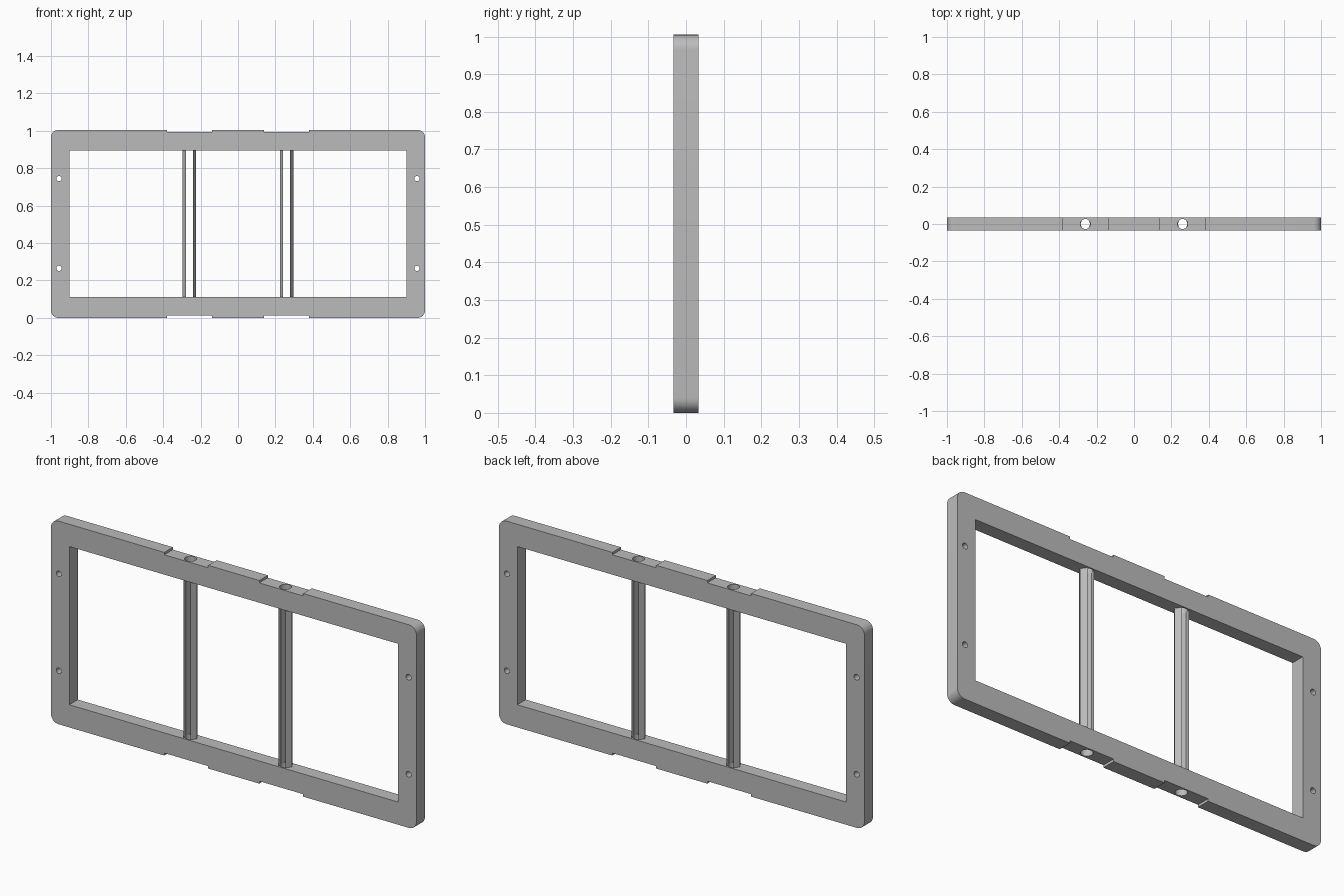
import bpy, bmesh, math
from mathutils import Vector, Matrix

if "Cube" in bpy.data.objects:
    bpy.data.objects.remove(bpy.data.objects["Cube"])

HEIGHT, DEPTH, CORNER = 1.005, 0.067, 0.04
SILL, LINTEL, JAMB = 0.112, 0.895, 0.9
POST_X = (-0.26, 0.26)

grey = bpy.data.materials.new("plain grey")
grey.use_nodes = True
grey.diffuse_color = (0.5, 0.5, 0.5, 1)
grey.node_tree.nodes["Principled BSDF"].inputs["Base Color"].default_value = (0.5, 0.5, 0.5, 1)


def make(name, bm):
    bmesh.ops.recalc_face_normals(bm, faces=bm.faces)
    mesh = bpy.data.meshes.new(name)
    bm.to_mesh(mesh)
    bm.free()
    mesh.materials.append(grey)
    obj = bpy.data.objects.new(name, mesh)
    bpy.context.collection.objects.link(obj)
    return obj


def prism(bm, points, move):
    """Extrude a closed outline along a vector."""
    face = bm.faces.new([bm.verts.new(p) for p in points])
    new = bmesh.ops.extrude_face_region(bm, geom=[face])["geom"]
    bmesh.ops.translate(bm, vec=move, verts=[v for v in new if isinstance(v, bmesh.types.BMVert)])


def box(bm, x0, x1, z0, z1, depth):
    size = Matrix.Diagonal((x1 - x0, depth, z1 - z0, 1))
    place = Matrix.Translation(((x0 + x1) / 2, 0, (z0 + z1) / 2))
    bmesh.ops.create_cube(bm, size=1, matrix=place @ size)


def drill(bm, centre, radius, length, turn=0):
    place = Matrix.Translation(centre) @ Matrix.Rotation(turn, 4, "X")
    bmesh.ops.create_cone(bm, cap_ends=True, segments=24, radius1=radius,
                          radius2=radius, depth=length, matrix=place)


# Outer slab with rounded corners
outline = []
for i, (sx, sz) in enumerate(((1, 1), (-1, 1), (-1, -1), (1, -1))):
    for step in range(9):
        a = math.pi / 2 * (i + step / 8)
        outline.append(Vector((sx * (1 - CORNER) + CORNER * math.cos(a), -DEPTH / 2,
                               HEIGHT / 2 + sz * (HEIGHT / 2 - CORNER) + CORNER * math.sin(a))))
bm = bmesh.new()
prism(bm, outline, (0, DEPTH, 0))
frame = make("frame", bm)

# Opening, edge notches, rod holes and screw holes
bm = bmesh.new()
box(bm, -JAMB, JAMB, SILL, LINTEL, 0.2)
for x in POST_X:
    for z in (0, HEIGHT):
        box(bm, x - 0.12, x + 0.12, z - 0.012, z + 0.012, 0.2)
opening = make("opening_cutter", bm)

bm = bmesh.new()
for x in POST_X:
    drill(bm, (x, 0, HEIGHT / 2), 0.027, 1.2)
for x in (-0.957, 0.957):
    for z in (0.265, 0.745):
        drill(bm, (x, 0, z), 0.014, 0.2, math.pi / 2)
holes = make("hole_cutter", bm)

for cutter in (opening, holes):
    cutter.hide_render = True
    mod = frame.modifiers.new("cut", "BOOLEAN")
    mod.operation, mod.solver, mod.object = "DIFFERENCE", "EXACT", cutter
bpy.context.view_layer.update()
evaluated = frame.evaluated_get(bpy.context.evaluated_depsgraph_get())
frame_mesh = bpy.data.meshes.new_from_object(evaluated)
frame.modifiers.clear()
frame.data = frame_mesh
for cutter in (opening, holes):
    bpy.data.objects.remove(cutter)

# Split posts: a pointed cheek on each side of the rod channel
cheek = [(0.036, 0), (0.0185, 0.027), (0.0195, 0.017), (0.0255, 0), (0.0195, -0.017), (0.0185, -0.027)]
parts = [frame]
for side, x in zip(("right", "left"), POST_X):
    bm = bmesh.new()
    for s in (-1, 1):
        prism(bm, [(x + s * px, py, SILL - 0.002) for px, py in cheek],
              (0, 0, LINTEL - SILL + 0.004))
    parts.append(make(side + "_post", bm))

# Smooth the rounded corners and bores, keep edges sharp
bpy.ops.object.select_all(action="DESELECT")
for obj in parts:
    obj.select_set(True)
bpy.context.view_layer.objects.active = frame
bpy.ops.object.shade_smooth_by_angle(angle=math.radians(30))
